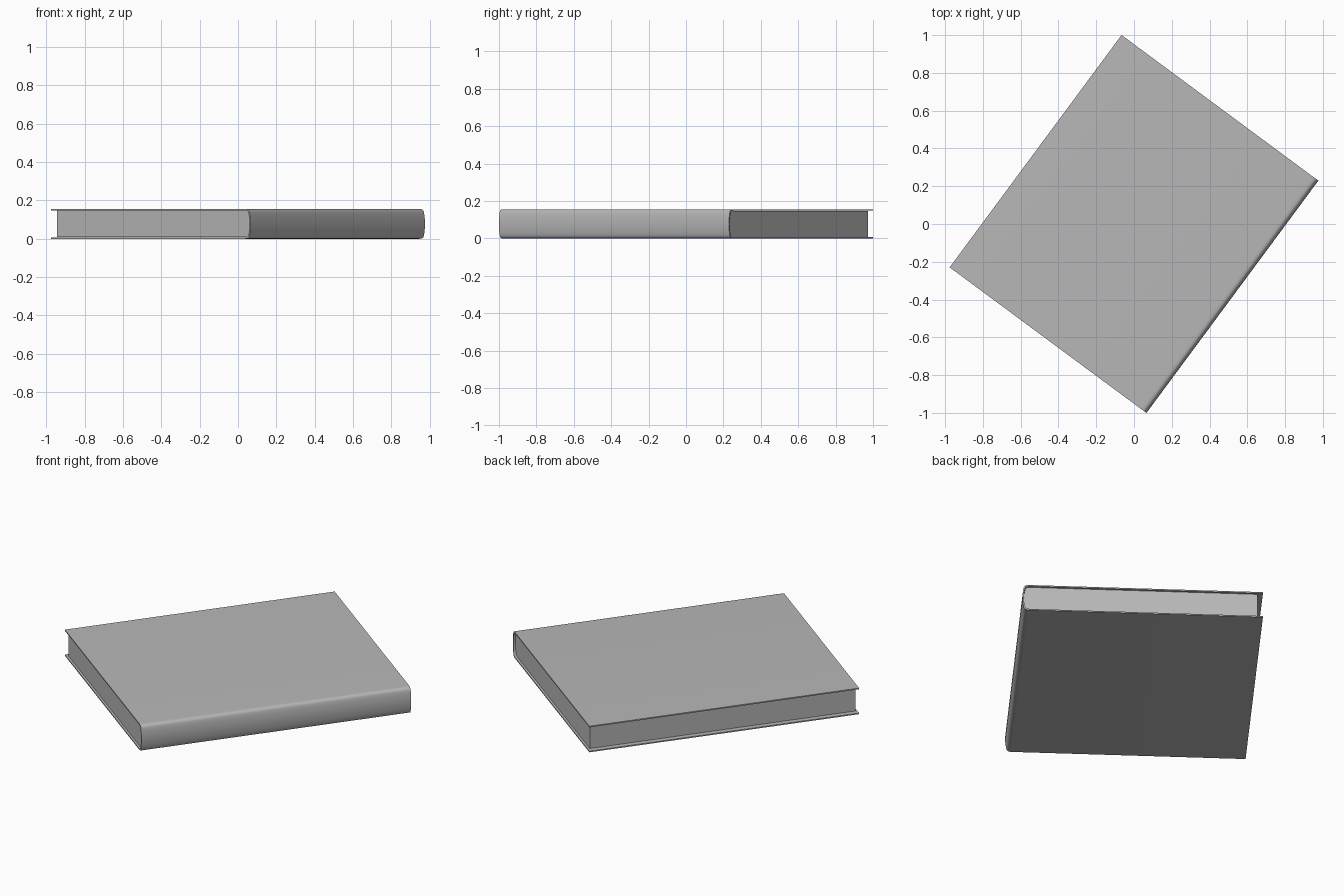
import bpy, bmesh, math

if "Cube" in bpy.data.objects:
    bpy.data.objects.remove(bpy.data.objects["Cube"])

ANGLE = math.radians(-36.5)   # book lies turned on the ground
HX, HY, H = 0.648, 0.765, 0.155
T = 0.007                     # cover board thickness
GAP = 0.001                   # hairline between pages and boards
INSET_X, INSET_Y = 0.029, 0.012   # pages set back from cover edges

grey = bpy.data.materials.new("mid_grey")
grey.diffuse_color = (0.48, 0.48, 0.48, 1)
grey.use_nodes = True
grey.node_tree.nodes["Principled BSDF"].inputs["Base Color"].default_value = grey.diffuse_color


def extrude_profile(name, profile, half_len):
    """Extrude a closed x/z profile along the spine direction (y)."""
    bm = bmesh.new()
    face = bm.faces.new([bm.verts.new((x, -half_len, z)) for x, z in profile])
    new = bmesh.ops.extrude_face_region(bm, geom=[face])["geom"]
    verts = [g for g in new if isinstance(g, bmesh.types.BMVert)]
    bmesh.ops.translate(bm, verts=verts, vec=(0, 2 * half_len, 0))
    bmesh.ops.recalc_face_normals(bm, faces=bm.faces)
    mesh = bpy.data.meshes.new(name)
    bm.to_mesh(mesh)
    bm.free()
    mesh.materials.append(grey)
    obj = bpy.data.objects.new(name, mesh)
    bpy.context.collection.objects.link(obj)
    obj.rotation_euler.z = ANGLE
    bpy.context.view_layer.objects.active = obj
    obj.select_set(True)
    bpy.ops.object.shade_smooth_by_angle(angle=math.radians(35))
    obj.select_set(False)
    return obj


def spine_curve(inset):
    """Rounded spine outline from top to bottom, shrunk inward by inset."""
    half = [(0.612, 0.0775), (0.623, 0.0768), (0.631, 0.0745), (0.637, 0.070),
            (0.641, 0.061), (0.6445, 0.042), (0.647, 0.021)]
    k = (H / 2 - inset) / (H / 2)
    top = [(x - inset, H / 2 + z * k) for x, z in half]
    bottom = [(x, H - z) for x, z in reversed(top)]
    return top + [(HX - inset, H / 2)] + bottom


# Cover: two boards and the rounded spine as one C-shaped wrap
outer = [(-HX, H)] + spine_curve(0) + [(-HX, 0)]
inner = [(-HX, H - T)] + spine_curve(T) + [(-HX, T)]
extrude_profile("cover", outer + inner[::-1], HY)

# Page block: fills the wrap, set back on the three open sides
fore = -HX + INSET_X
pages = [(fore, H - T - GAP)] + spine_curve(T + GAP) + [(fore, T + GAP)]
extrude_profile("pages", pages, HY - INSET_Y)
